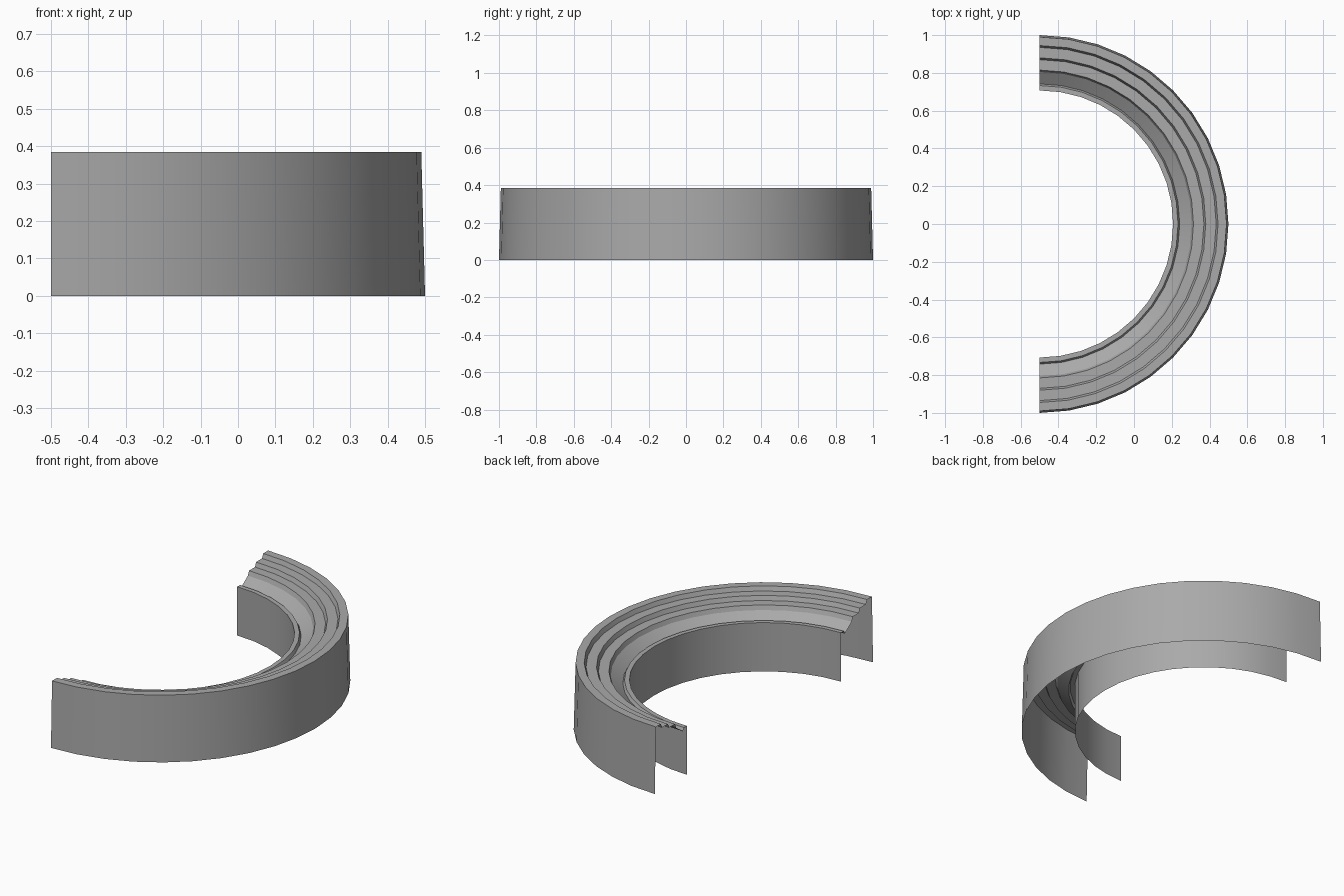
import bpy
import bmesh
from math import radians, pi

cube = bpy.data.objects.get("Cube")
if cube:
    bpy.data.objects.remove(cube, do_unlink=True)

# Single grey material
grey = bpy.data.materials.new("stone grey")
grey.use_nodes = True
colour = (0.4, 0.4, 0.4, 1)
grey.diffuse_color = colour
grey.node_tree.nodes["Principled BSDF"].inputs["Base Color"].default_value = colour

CENTRE = (-0.5, 0, 0)
SEGMENTS = 20


def half_ring(name, profile):
    """Sweep an open (radius, height) profile through a half turn."""
    bm = bmesh.new()
    verts = [bm.verts.new((CENTRE[0], -r, z)) for r, z in profile]
    edges = [bm.edges.new(pair) for pair in zip(verts, verts[1:])]
    bmesh.ops.spin(bm, geom=verts + edges, cent=CENTRE, axis=(0, 0, 1),
                   angle=pi, steps=SEGMENTS)
    bmesh.ops.remove_doubles(bm, verts=bm.verts, dist=0.0001)
    bmesh.ops.recalc_face_normals(bm, faces=bm.faces)
    # The lowest face nearest the front must look outward
    bm.faces.ensure_lookup_table()
    top = max(bm.faces, key=lambda f: abs(f.normal.z))
    if top.normal.z < 0:
        bmesh.ops.reverse_faces(bm, faces=bm.faces)
    mesh = bpy.data.meshes.new(name)
    bm.to_mesh(mesh)
    bm.free()
    mesh.materials.append(grey)
    obj = bpy.data.objects.new(name, mesh)
    bpy.context.collection.objects.link(obj)
    bpy.ops.object.select_all(action='DESELECT')
    obj.select_set(True)
    bpy.context.view_layer.objects.active = obj
    bpy.ops.object.shade_smooth_by_angle(angle=radians(30))
    return obj


# Outer wall, top rim and three stepped tiers
profile = [(1.0, 0), (0.99, 0.385)]
for i in range(3):
    r, z = 0.945 - 0.065 * i, 0.385 - 0.025 * i
    profile += [(r, z), (r - 0.01, z - 0.025)]

# Sloping gutter, raised inner lip and inner wall
profile += [(0.742, 0.265), (0.733, 0.283), (0.707, 0.283), (0.707, 0)]

half_ring("stepped_half_ring", profile)
